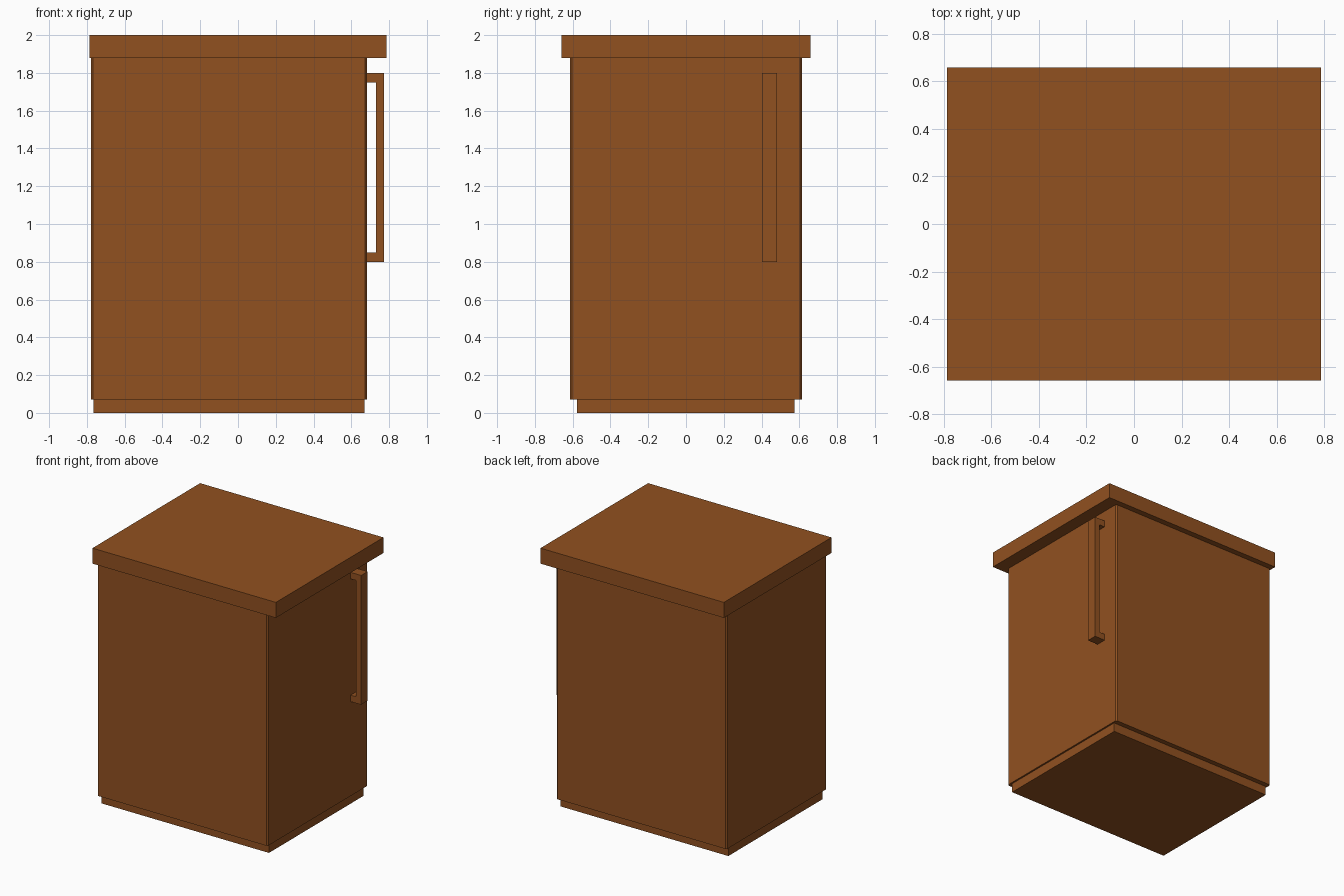
import bpy, bmesh

if "Cube" in bpy.data.objects:
    bpy.data.objects.remove(bpy.data.objects["Cube"])

brown = bpy.data.materials.new("brown_wood")
brown.diffuse_color = (0.283, 0.082, 0.0144, 1)
brown.use_nodes = True
brown.node_tree.nodes["Principled BSDF"].inputs["Base Color"].default_value = brown.diffuse_color


def prism(name, profile, lo, hi, axis):
    """Extrude a closed 2D profile from lo to hi along z (xy profile) or y (xz profile)."""
    bm = bmesh.new()
    place = (lambda a, b: (a, b, lo)) if axis == "z" else (lambda a, b: (a, lo, b))
    face = bm.faces.new([bm.verts.new(place(a, b)) for a, b in profile])
    ext = bmesh.ops.extrude_face_region(bm, geom=[face])
    step = (0, 0, hi - lo) if axis == "z" else (0, hi - lo, 0)
    bmesh.ops.translate(bm, vec=step,
                        verts=[g for g in ext["geom"] if isinstance(g, bmesh.types.BMVert)])
    bmesh.ops.recalc_face_normals(bm, faces=bm.faces)
    mesh = bpy.data.meshes.new(name)
    bm.to_mesh(mesh)
    bm.free()
    mesh.materials.append(brown)
    obj = bpy.data.objects.new(name, mesh)
    bpy.context.collection.objects.link(obj)
    return obj


def rect(x0, x1, y0, y1, c=0.0):
    """Rectangle outline, with corners cut by c when given."""
    if c == 0:
        return [(x0, y0), (x1, y0), (x1, y1), (x0, y1)]
    return [(x0 + c, y0), (x1 - c, y0), (x1, y0 + c), (x1, y1 - c),
            (x1 - c, y1), (x0 + c, y1), (x0, y1 - c), (x0, y0 + c)]


# recessed plinth, cabinet body with eased corners, overhanging top
prism("plinth", rect(-0.765, 0.67, -0.578, 0.575), 0, 0.07, "z")
prism("body", rect(-0.777, 0.683, -0.614, 0.613, 0.01), 0.07, 1.88, "z")
prism("top_board", rect(-0.785, 0.785, -0.658, 0.658), 1.88, 2.0, "z")

# bracket-shaped pull handle on the right side
prism("handle", [(0.683, 0.80), (0.773, 0.80), (0.773, 1.80), (0.683, 1.80),
                 (0.683, 1.75), (0.73, 1.75), (0.73, 0.85), (0.683, 0.85)],
      0.402, 0.482, "y")
